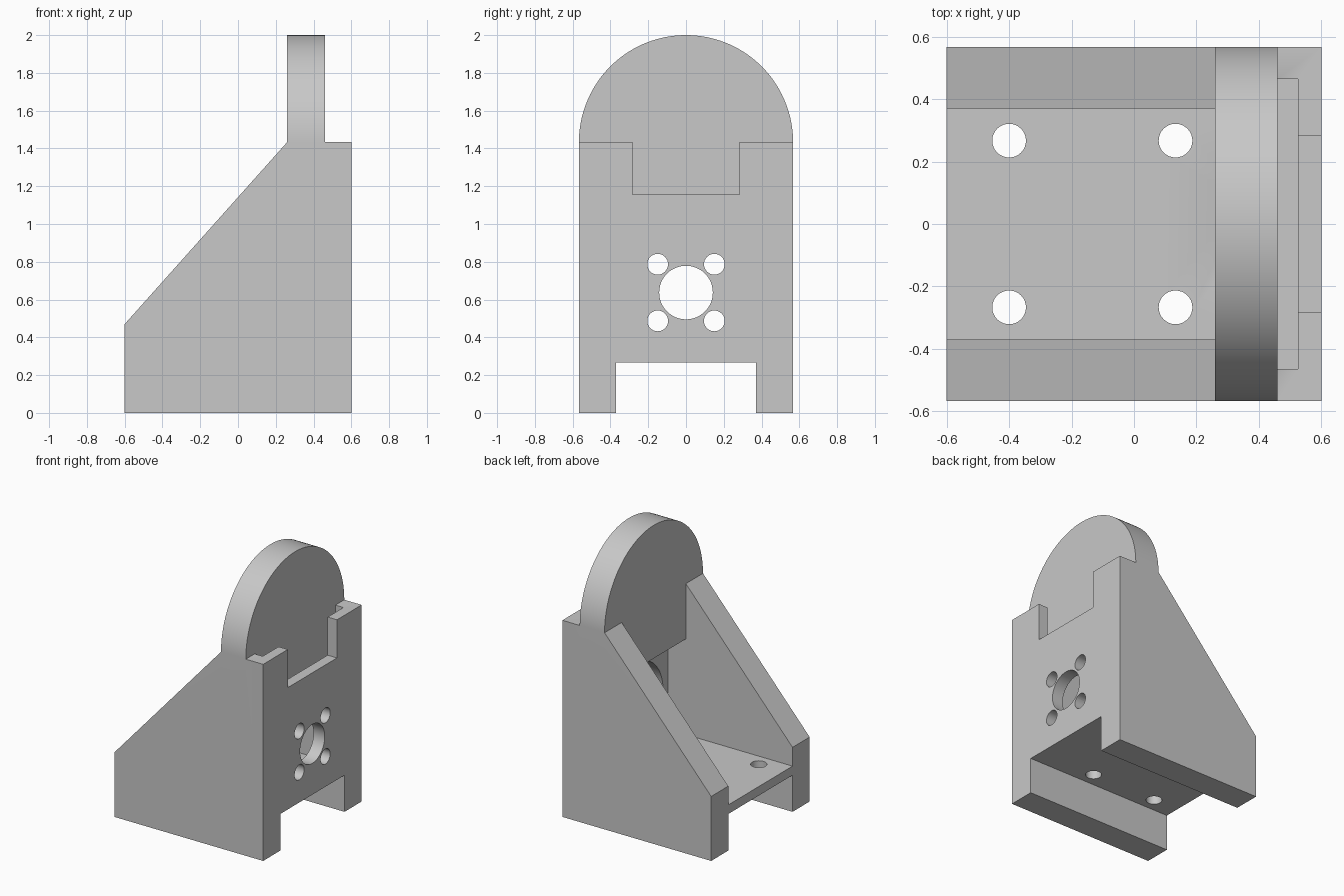
import bpy, bmesh, math
from mathutils import Vector

cube = bpy.data.objects.get("Cube")
if cube:
    bpy.data.objects.remove(cube, do_unlink=True)

grey = bpy.data.materials.new("plain_grey")
grey.use_nodes = True
colour = (0.58, 0.58, 0.58, 1)
grey.diffuse_color = colour
grey.node_tree.nodes["Principled BSDF"].inputs["Base Color"].default_value = colour

HALF = 0.567        # half width, also the disc radius
INNER = 0.37        # half width between the side walls
SHOULDER = 1.433    # top of the back wall, centre of the disc


def prism(name, points, axis, start, end):
    """Extrude a flat outline along x, y or z."""
    def place(a, b, c):
        return {"x": (c, a, b), "y": (a, c, b), "z": (a, b, c)}[axis]
    bm = bmesh.new()
    face = bm.faces.new([bm.verts.new(place(a, b, start)) for a, b in points])
    new = bmesh.ops.extrude_face_region(bm, geom=[face])["geom"]
    shift = Vector(place(0, 0, end - start))
    bmesh.ops.translate(bm, vec=shift, verts=[v for v in new if isinstance(v, bmesh.types.BMVert)])
    bmesh.ops.recalc_face_normals(bm, faces=bm.faces)
    mesh = bpy.data.meshes.new(name)
    bm.to_mesh(mesh)
    bm.free()
    mesh.materials.append(grey)
    obj = bpy.data.objects.new(name, mesh)
    bpy.context.collection.objects.link(obj)
    return obj


def rect(a0, a1, b0, b1):
    return [(a0, b0), (a1, b0), (a1, b1), (a0, b1)]


def arc(a, b, radius, sides=48, sweep=math.tau):
    count = sides if sweep == math.tau else sides + 1
    return [(a + radius * math.cos(sweep * i / sides),
             b + radius * math.sin(sweep * i / sides)) for i in range(count)]


def combine(target, tool, operation="DIFFERENCE"):
    mod = target.modifiers.new(tool.name, "BOOLEAN")
    mod.operation = operation
    mod.solver = "EXACT"
    mod.object = tool
    bpy.context.view_layer.objects.active = target
    bpy.ops.object.modifier_apply(modifier=mod.name)
    bpy.data.objects.remove(tool, do_unlink=True)


# Sloped block and the round-topped plate standing in it
body = prism("motor_bracket", [(-0.6, 0), (0.6, 0), (0.6, SHOULDER), (0.26, SHOULDER), (-0.6, 0.47)],
             "y", -HALF, HALF)
dome = arc(0, SHOULDER, HALF, 96, math.pi) + [(-HALF, 1.2), (HALF, 1.2)]
combine(body, prism("round_plate", dome, "x", 0.26, 0.46), "UNION")

# Space between the side walls, stepping back under the plate
inside = [(-0.8, 0.333), (0.405, 0.333), (0.405, 1.03), (0.26, 1.03), (0.26, 2.2), (-0.8, 2.2)]
combine(body, prism("inner_space", inside, "y", -INNER, INNER))

# Channel under the floor
combine(body, prism("under_channel", rect(-0.8, 0.8, -0.2, 0.267), "y", -INNER, INNER))

# Slot behind the plate and the notch in the back wall
combine(body, prism("slot", rect(-0.465, 0.465, 1.03, 1.6), "x", 0.46, 0.525))
combine(body, prism("notch", rect(-0.283, 0.283, 1.155, 1.6), "x", 0.5, 0.8))

# Motor recess, shaft hole and screw holes
combine(body, prism("motor_recess", arc(0, 0.637, 0.315, 64), "x", 0.35, 0.51))
combine(body, prism("shaft_hole", arc(0, 0.637, 0.142), "x", 0.3, 0.8))
for sy in (-1, 1):
    for sz in (-1, 1):
        combine(body, prism("screw_hole", arc(0.15 * sy, 0.637 + 0.15 * sz, 0.055, 32), "x", 0.3, 0.8))
    for x in (-0.4, 0.133):
        combine(body, prism("floor_hole", arc(x, 0.267 * sy, 0.054, 32), "z", 0.1, 0.5))

# Smooth the curved walls, keep the edges sharp
bpy.ops.object.select_all(action="DESELECT")
body.select_set(True)
bpy.context.view_layer.objects.active = body
bpy.ops.object.shade_smooth_by_angle(angle=math.radians(30))
